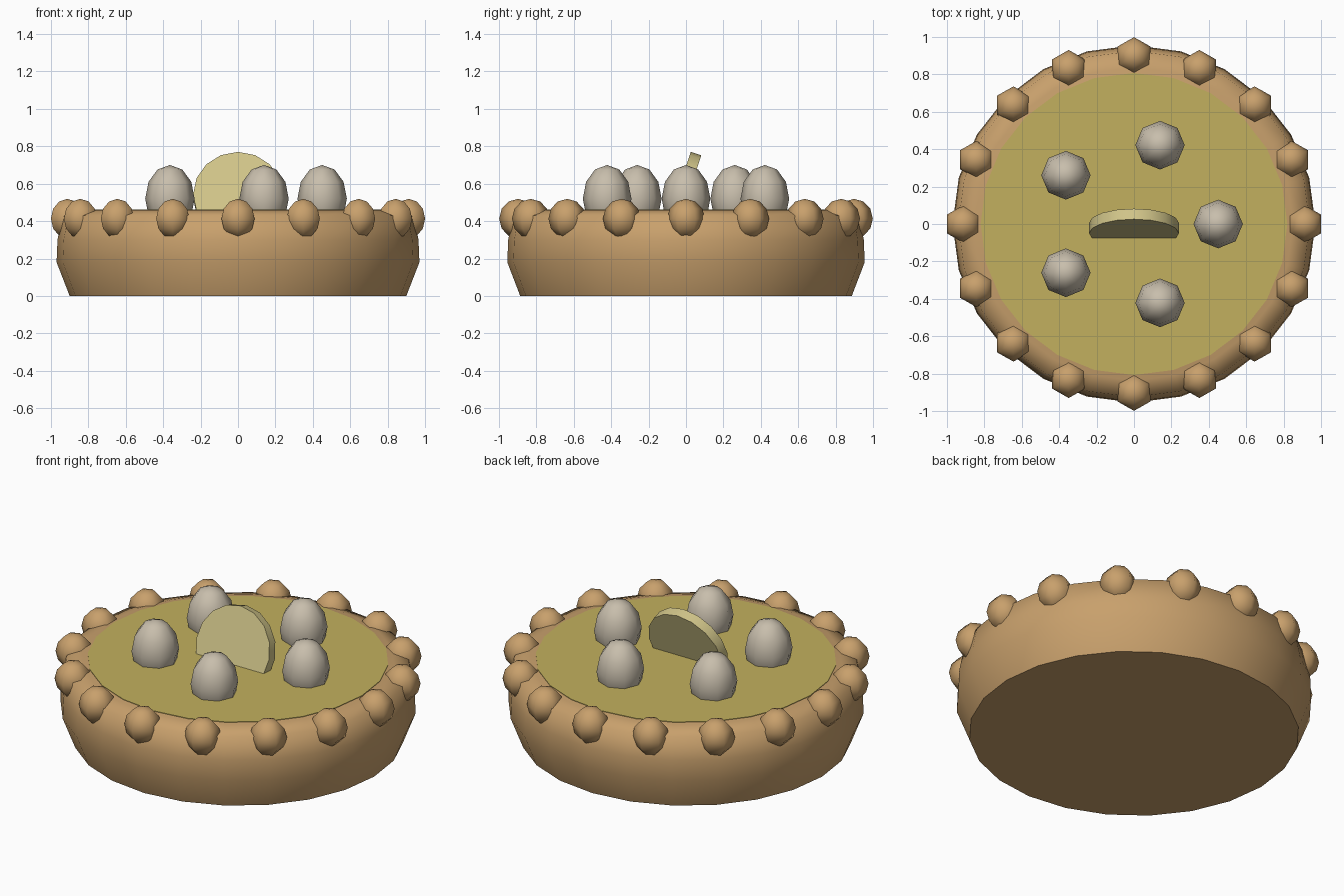
import bpy, math
from math import sin, cos, pi

if "Cube" in bpy.data.objects:
    bpy.data.objects.remove(bpy.data.objects["Cube"])

Y_SQUASH = 0.985  # the whole tart is very slightly oval


def material(name, rgb):
    def lin(c):
        c /= 255
        return c / 12.92 if c <= 0.04045 else ((c + 0.055) / 1.055) ** 2.4
    m = bpy.data.materials.new(name)
    m.diffuse_color = (*[lin(c) for c in rgb], 1)
    m.use_nodes = True
    m.node_tree.nodes["Principled BSDF"].inputs["Base Color"].default_value = m.diffuse_color
    return m


PASTRY = material("baked pastry", (200, 160, 108))
CUSTARD = material("custard filling", (194, 176, 94))
EGG = material("pale egg", (200, 190, 172))
SLICE = material("pale yellow slice", (210, 198, 138))


def revolve(name, profile, sides, mat, loc=(0, 0, 0), phase=0.0, tilt=0.0, smooth=65):
    """Turn a (radius, height) profile around its axis; radius 0 makes a pole."""
    verts, rings, faces = [], [], []
    for r, z in profile:
        n = 1 if r == 0 else sides
        rings.append([len(verts) + i for i in range(n)])
        for i in range(n):
            a = phase + 2 * pi * i / sides
            verts.append((r * cos(a), r * sin(a), z))
    for low, high in zip(rings, rings[1:]):
        for i in range(sides):
            j = (i + 1) % sides
            if len(low) == 1:
                faces.append((low[0], high[j], high[i]))
            elif len(high) == 1:
                faces.append((low[i], low[j], high[0]))
            else:
                faces.append((low[i], low[j], high[j], high[i]))
    me = bpy.data.meshes.new(name)
    me.from_pydata(verts, [], faces)
    me.materials.append(mat)
    ob = bpy.data.objects.new(name, me)
    bpy.context.collection.objects.link(ob)
    ob.location = (loc[0], loc[1] * Y_SQUASH, loc[2])
    ob.rotation_euler.x = tilt
    ob.scale = (1, 1, Y_SQUASH) if tilt else (1, Y_SQUASH, 1)
    bpy.ops.object.select_all(action='DESELECT')
    ob.select_set(True)
    bpy.context.view_layer.objects.active = ob
    bpy.ops.object.shade_smooth_by_angle(angle=math.radians(smooth))
    return ob


def ball(radius, height, rings):
    pts = [(radius * sin(pi * k / rings), -height * cos(pi * k / rings))
           for k in range(1, rings)]
    return [(0, -height)] + pts + [(0, height)]


# Pastry case with flared base and rounded rim
revolve("pastry_case", [(0, 0), (0.9, 0), (0.97, 0.18), (0.965, 0.3),
                        (0.94, 0.43), (0.85, 0.46), (0, 0.46)], 24, PASTRY)

# Thin filling on top
revolve("filling", [(0, 0.455), (0.82, 0.455), (0.82, 0.463), (0, 0.463)], 24, CUSTARD)

# Crimped knobs around the rim
for i in range(16):
    a = 2 * pi * i / 16
    revolve("rim_knob", ball(0.102, 0.106, 6), 6, PASTRY,
            (0.912 * cos(a), 0.912 * sin(a), 0.413), phase=pi / 2, smooth=80)

# Ring of five eggs
for i in range(5):
    a = 2 * pi * i / 5
    revolve("egg", ball(0.132, 0.18, 6), 8, EGG,
            (0.45 * cos(a), 0.45 * sin(a), 0.52), smooth=80)

# Leaning round slice in the middle
revolve("round_slice", [(0, -0.03), (0.24, -0.03), (0.24, 0.03), (0, 0.03)], 16, SLICE,
        (0, -0.022, 0.533), tilt=pi / 2 - 0.32, smooth=30)
